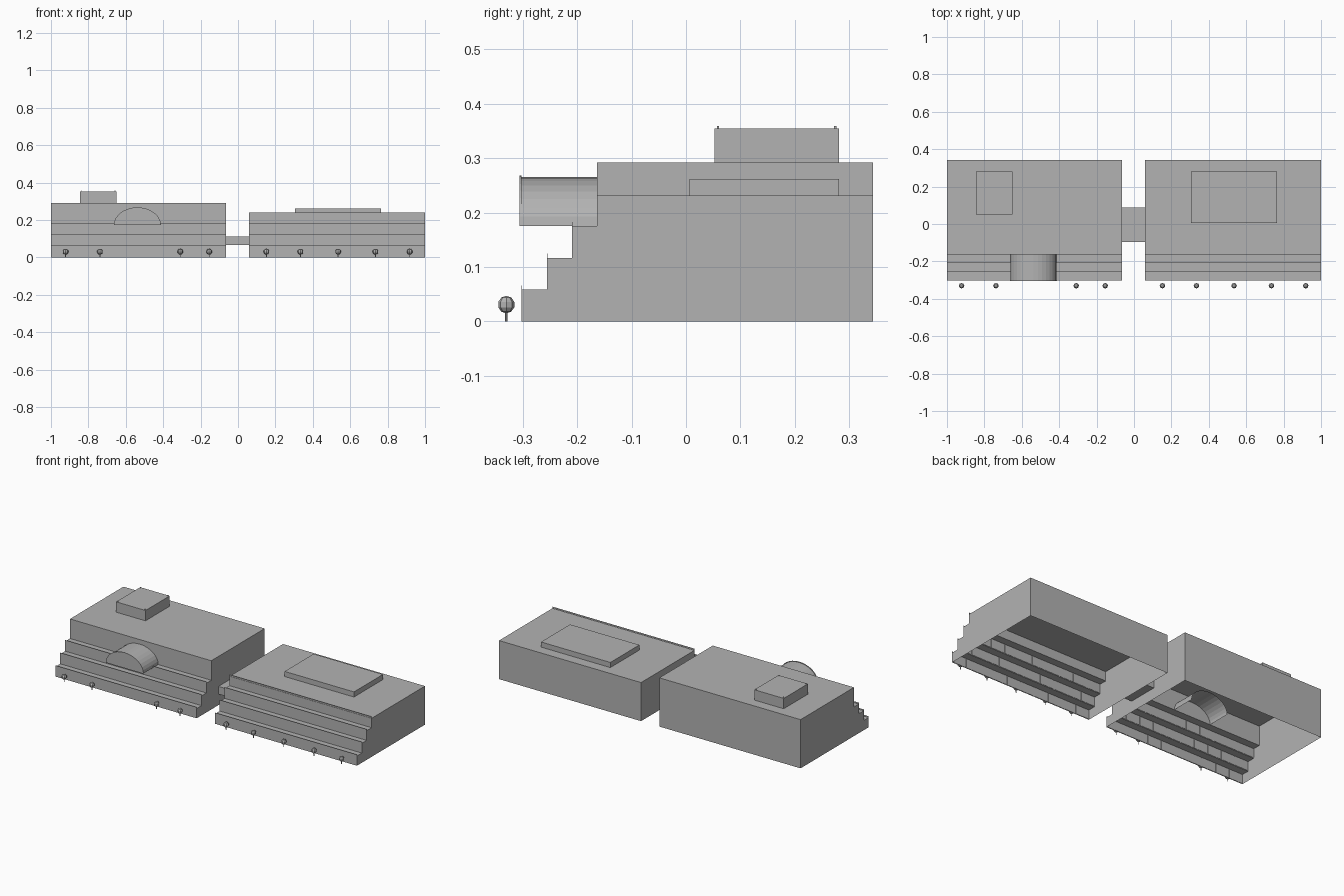
import bpy, bmesh, math
from mathutils import Matrix

cube = bpy.data.objects.get("Cube")
if cube:
    bpy.data.objects.remove(cube, do_unlink=True)

# Single plain finish
GREY = (0.45, 0.45, 0.45, 1.0)
mat = bpy.data.materials.new("plain_grey")
mat.use_nodes = True
mat.diffuse_color = GREY
mat.node_tree.nodes["Principled BSDF"].inputs["Base Color"].default_value = GREY


def finish(bm, name):
    mesh = bpy.data.meshes.new(name)
    bm.to_mesh(mesh)
    bm.free()
    mesh.materials.append(mat)
    obj = bpy.data.objects.new(name, mesh)
    bpy.context.collection.objects.link(obj)
    return obj


def add_box(bm, x, y, z):
    """Add a box given (min, max) on each axis."""
    spans = (x, y, z)
    size = [b - a for a, b in spans]
    mid = [(a + b) / 2 for a, b in spans]
    bmesh.ops.create_cube(bm, size=1, matrix=Matrix.Translation(mid) @ Matrix.Diagonal((*size, 1)))


def box(name, x, y, z):
    bm = bmesh.new()
    add_box(bm, x, y, z)
    return finish(bm, name)


def prism(bm, start, end, place):
    """Join two copies of a closed outline; place(point, t) gives 3D positions."""
    a = [bm.verts.new(p) for p in start]
    b = [bm.verts.new(p) for p in end]
    caps = [bm.faces.new(a), bm.faces.new(b[::-1])]
    n = len(a)
    sides = [bm.faces.new((a[i], a[(i + 1) % n], b[(i + 1) % n], b[i])) for i in range(n)]
    bmesh.ops.recalc_face_normals(bm, faces=bm.faces)
    return caps, sides


FRONT, BACK, TREAD, RISE, LIP = -0.302, 0.343, 0.0463, 0.0583, 0.008
WALL = FRONT + 3 * TREAD


def terraced_block(name, x0, x1, roof, lips):
    # Stepped shell, open underneath
    outline = [(BACK, 0), (FRONT, 0)]
    for i in range(3):
        y, z = FRONT + i * TREAD, (i + 1) * RISE
        outline += [(y, z), (y + TREAD, z)]
    outline += [(WALL, roof), (BACK, roof)]
    bm = bmesh.new()
    caps, sides = prism(bm, [(x0, y, z) for y, z in outline],
                        [(x1, y, z) for y, z in outline], None)
    bmesh.ops.delete(bm, geom=[sides[0]], context='FACES')
    finish(bm, name + "_shell")

    # Low kerbs along the terrace edges
    bm = bmesh.new()
    for i in range(lips):
        y, z = FRONT + i * TREAD, (i + 1) * RISE
        add_box(bm, (x0, x1), (y, y + 0.001), (z - 0.001, z + LIP))
    finish(bm, name + "_kerbs")

    # Lining panels behind each riser
    bm = bmesh.new()
    count = 10
    width = (x1 - x0) / count
    for i in range(3):
        y, z = FRONT + i * TREAD, i * RISE
        for k in range(count):
            left = x0 + k * width
            add_box(bm, (left + 0.002, left + width - 0.002),
                    (y + 0.001, y + 0.003), (z + 0.002, z + RISE - 0.002))
    finish(bm, name + "_lining")


terraced_block("right_block", -1.0, -0.063, 0.292, 3)
terraced_block("left_block", 0.058, 1.0, 4 * RISE - 0.002, 4)

# Link between the blocks and the rooftop volumes
box("connecting_bridge", (-0.063, 0.058), (-0.095, 0.088), (0.066, 0.112))
box("roof_plate", (0.305, 0.765), (0.006, 0.281), (0.231, 0.262))
RX, RY = (-0.845, -0.65), (0.052, 0.281)
box("roof_cabin", RX, RY, (0.292, 0.354))

# Corner studs on the cabin
bm = bmesh.new()
for x in (RX[0] + 0.007, RX[1] - 0.007):
    for y in (RY[0] + 0.007, RY[1] - 0.007):
        add_box(bm, (x - 0.002, x + 0.002), (y - 0.002, y + 0.002), (0.354, 0.359))
finish(bm, "cabin_studs")


# Vaulted entrance running through the front wall
def arch_points(y, half, height, base=3 * RISE, steps=16):
    return [(-0.538 + half * math.cos(math.pi * i / steps), y,
             base + height * math.sin(math.pi * i / steps)) for i in range(steps + 1)]


bm = bmesh.new()
caps, sides = prism(bm, arch_points(-0.302, 0.123, 0.09), arch_points(-0.022, 0.123, 0.09), None)
bmesh.ops.delete(bm, geom=[caps[1], sides[-1]], context='FACES')
finish(bm, "entrance_vault")
bm = bmesh.new()
prism(bm, arch_points(-0.306, 0.125, 0.093), arch_points(-0.302, 0.125, 0.093), None)
finish(bm, "entrance_front")

# Row of small trees
TREES = (-0.922, -0.738, -0.309, -0.154, 0.152, 0.334, 0.535, 0.735, 0.918)
for n, x in enumerate(TREES, 1):
    bm = bmesh.new()
    bmesh.ops.create_cone(bm, cap_ends=True, segments=6, radius1=0.002, radius2=0.002, depth=0.02,
                          matrix=Matrix.Translation((x, -0.33, 0.01)))
    finish(bm, f"tree_trunk_{n}")
    bm = bmesh.new()
    bmesh.ops.create_uvsphere(bm, u_segments=8, v_segments=5, radius=1,
                              matrix=Matrix.Translation((x, -0.33, 0.031))
                              @ Matrix.Diagonal((0.0155, 0.0155, 0.016, 1)))
    finish(bm, f"tree_crown_{n}")
